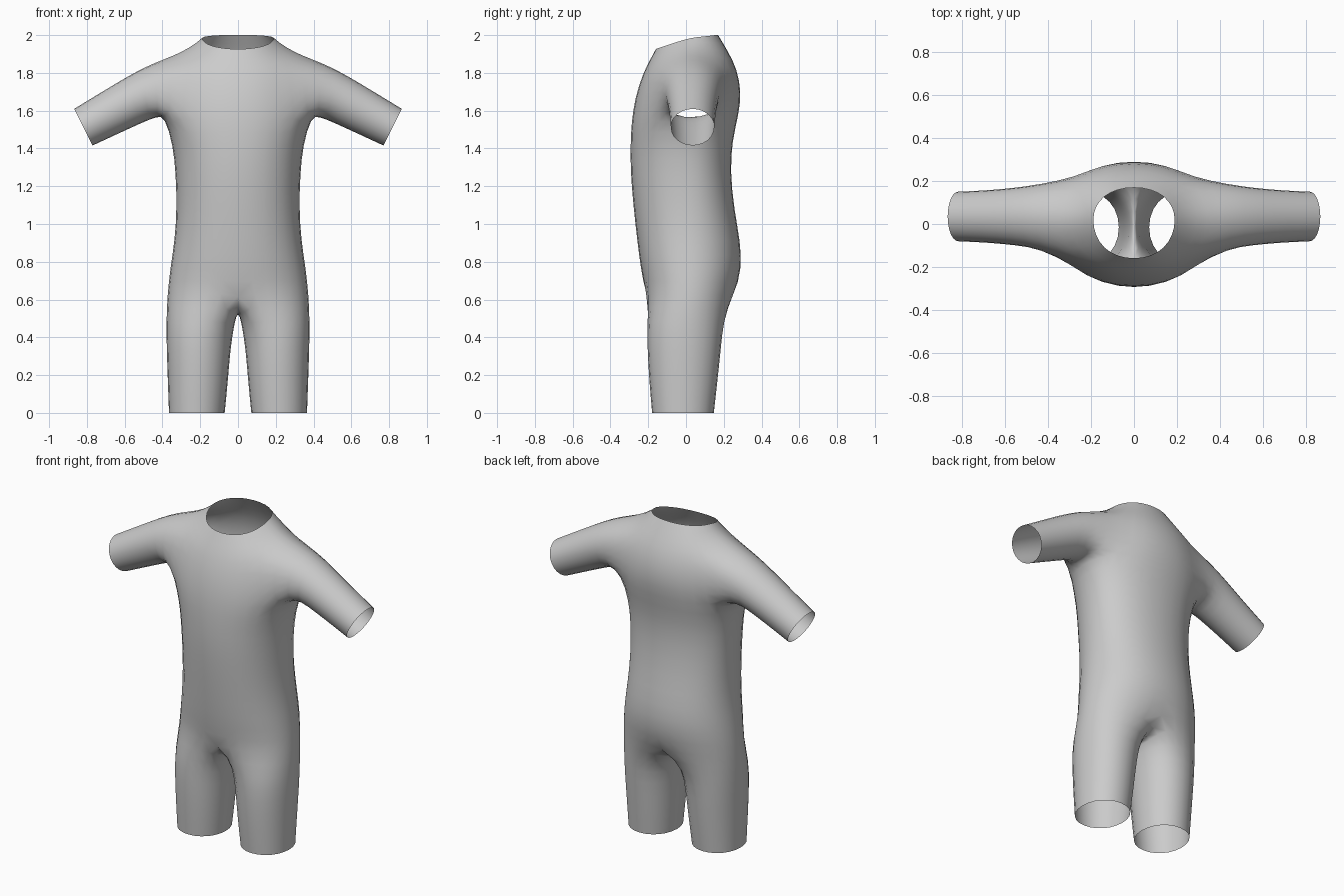
import bpy, bmesh
from math import sin, cos, pi, radians, copysign
from mathutils import Vector

cube = bpy.data.objects.get("Cube")
if cube:
    bpy.data.objects.remove(cube)

bm = bmesh.new()


def power(v, e):
    return copysign(abs(v) ** e, v)


def torso_row(w, yf, yb, zf, zs, zb):
    """Half ring from front centre, round the left side, to back centre."""
    row = []
    for k in range(9):
        a = radians(-90 + 22.5 * k)
        s, c = sin(a), cos(a)
        yc = 0.02
        y_end, z_end = (yf, zf) if s < 0 else (yb, zb)
        x = 0 if k in (0, 8) else w * 1.02 * c ** 0.9
        y = yc + (y_end - yc) * 1.02 * abs(s) ** 0.95
        row.append(bm.verts.new((x, y, zs + (z_end - zs) * abs(s))))
    return row


def bridge(a, b, closed=True):
    n = len(a)
    for i in range(n if closed else n - 1):
        j = (i + 1) % n
        bm.faces.new((a[i], a[j], b[j], b[i]))


# Torso rows: half width, front y, back y, then z at front, side and back
rows = [torso_row(*p) for p in (
    (0.375, -0.215, 0.26, 0.64, 0.62, 0.63),
    (0.36, -0.24, 0.295, 0.76, 0.76, 0.76),
    (0.335, -0.26, 0.29, 0.92, 0.92, 0.90),
    (0.325, -0.28, 0.255, 1.10, 1.08, 1.08),
    (0.33, -0.295, 0.235, 1.28, 1.26, 1.28),
    (0.345, -0.295, 0.245, 1.42, 1.42, 1.44),
    (0.39, -0.29, 0.28, 1.54, 1.57, 1.58),
    (0.37, -0.27, 0.295, 1.67, 1.72, 1.70),
    (0.335, -0.23, 0.27, 1.79, 1.905, 1.82),
    (0.25, -0.195, 0.225, 1.86, 1.945, 1.91),
    (0.19, -0.16, 0.17, 1.925, 1.985, 2.002))]

# Join the rows, leaving an armhole at the side
for r in range(len(rows) - 1):
    for k in range(8):
        if r in (6, 7) and 2 <= k < 6:
            continue
        bm.faces.new((rows[r][k], rows[r][k + 1], rows[r + 1][k + 1], rows[r + 1][k]))

# Leg: crotch points close the lowest row, then tapering rings
crotch = [bm.verts.new((0, y, z)) for y, z in ((0.13, 0.55), (0, 0.535), (-0.12, 0.56))]
ring = rows[0] + crotch
for z, x_in, x_out, yf, yb in ((0.48, 0.018, 0.38, -0.205, 0.198),
                               (0.34, 0.04, 0.378, -0.205, 0.185),
                               (0.17, 0.053, 0.372, -0.195, 0.167),
                               (0.0, 0.07, 0.366, -0.18, 0.148)):
    cx, rx = (x_in + x_out) / 2, (x_out - x_in) / 2 * 1.04
    cy, ry = (yf + yb) / 2, (yb - yf) / 2 * 1.04
    new = []
    for k in range(12):
        a = radians(30 * (k - 4))
        new.append(bm.verts.new((cx + rx * power(cos(a), 0.95), cy + ry * power(sin(a), 0.95), z)))
    bridge(new, ring)
    ring = new

# Arm: starts at the armhole edge, listed from the armpit round the front
low, mid, top = rows[6], rows[7], rows[8]
ring = [low[4], low[3], low[2], mid[2], top[2], top[3], top[4],
        top[5], top[6], mid[6], low[6], low[5]]
for upper, lower, ry in (((0.46, 1.848), (0.425, 1.57), 0.15),
                         ((0.58, 1.785), (0.51, 1.535), 0.135),
                         ((0.72, 1.70), (0.64, 1.475), 0.122),
                         ((0.868, 1.61), (0.77, 1.415), 0.116)):
    up, lo = Vector((upper[0], 0.035, upper[1])), Vector((lower[0], 0.035, lower[1]))
    centre, half = (up + lo) / 2, (up - lo) / 2 * 1.04
    new = []
    for k in range(12):
        a = 2 * pi * k / 12
        new.append(bm.verts.new(centre - half * cos(a) - Vector((0, ry * 1.04 * sin(a), 0))))
    bridge(ring, new)
    ring = new

bmesh.ops.recalc_face_normals(bm, faces=bm.faces)
# Open shell: make sure the side faces look outward
bm.faces.ensure_lookup_table()
probe = max(rows[3][4].link_faces, key=lambda f: f.calc_center_median().x)
if probe.normal.x < 0:
    bmesh.ops.reverse_faces(bm, faces=bm.faces)

mesh = bpy.data.meshes.new("body_suit")
bm.to_mesh(mesh)
bm.free()
suit = bpy.data.objects.new("body_suit", mesh)
bpy.context.collection.objects.link(suit)

# Right half and smoothing
mirror = suit.modifiers.new("mirror", "MIRROR")
mirror.use_clip = True
mirror.merge_threshold = 0.001
smooth = suit.modifiers.new("smooth", "SUBSURF")
smooth.levels = smooth.render_levels = 1
for p in mesh.polygons:
    p.use_smooth = True

# Plain grey cloth
mat = bpy.data.materials.new("light_grey_cloth")
mat.use_nodes = True
grey = (0.6, 0.6, 0.6, 1)
mat.diffuse_color = grey
mat.node_tree.nodes["Principled BSDF"].inputs["Base Color"].default_value = grey
mesh.materials.append(mat)
